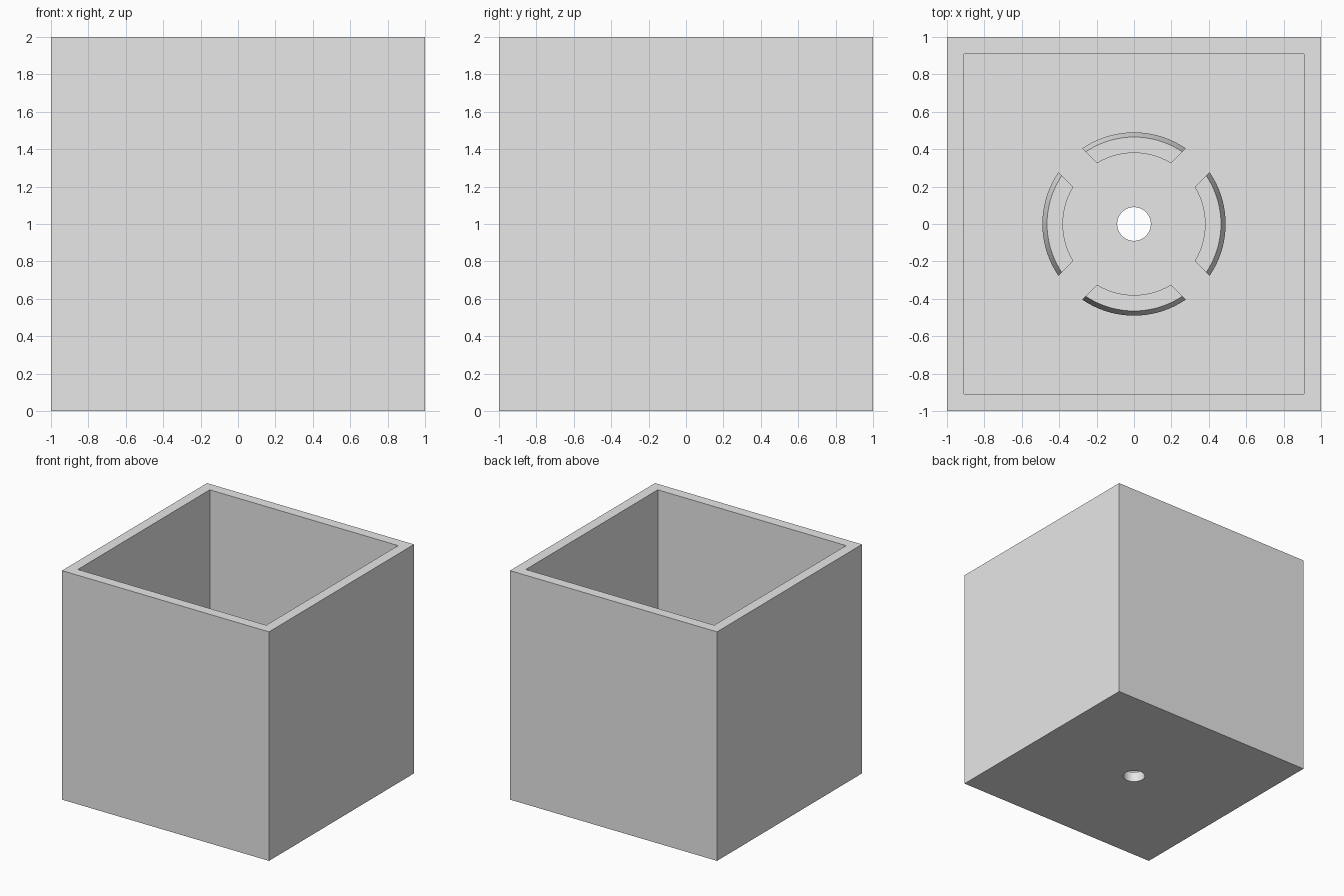
import bpy
import bmesh
from math import cos, sin, pi, radians

cube = bpy.data.objects.get("Cube")
if cube:
    bpy.data.objects.remove(cube, do_unlink=True)

WALL = 0.09
SIZE = 2.0

grey = bpy.data.materials.new("plain grey")
grey.use_nodes = True
grey.diffuse_color = (0.8, 0.8, 0.8, 1)
grey.node_tree.nodes["Principled BSDF"].inputs["Base Color"].default_value = (0.8, 0.8, 0.8, 1)


def finish(name, bm):
    """Turn a bmesh into a named, coloured object."""
    bmesh.ops.recalc_face_normals(bm, faces=bm.faces)
    mesh = bpy.data.meshes.new(name)
    bm.to_mesh(mesh)
    bm.free()
    mesh.materials.append(grey)
    obj = bpy.data.objects.new(name, mesh)
    bpy.context.collection.objects.link(obj)
    return obj


def box(name, dims, centre, turn=0.0):
    bm = bmesh.new()
    bmesh.ops.create_cube(bm, size=1)
    bmesh.ops.scale(bm, vec=dims, verts=bm.verts)
    obj = finish(name, bm)
    obj.location = centre
    obj.rotation_euler.z = turn
    return obj


def lathe(name, profile, steps=96):
    """Revolve a closed (radius, height) profile about z."""
    bm = bmesh.new()
    rings = [[bm.verts.new((r * cos(2 * pi * i / steps), r * sin(2 * pi * i / steps), z))
              for r, z in profile] for i in range(steps)]
    n = len(profile)
    for i in range(steps):
        a, b = rings[i], rings[(i + 1) % steps]
        for j in range(n):
            k = (j + 1) % n
            bm.faces.new((a[j], b[j], b[k], a[k]))
    return finish(name, bm)


def cut(target, cutter):
    """Subtract the cutter, apply the result and discard the cutter."""
    mod = target.modifiers.new("cut", 'BOOLEAN')
    mod.operation = 'DIFFERENCE'
    mod.solver = 'EXACT'
    mod.object = cutter
    cutter.hide_render = True
    bpy.context.view_layer.objects.active = target
    bpy.ops.object.modifier_apply(modifier=mod.name)
    bpy.data.objects.remove(cutter, do_unlink=True)


# Open box with a drain hole in its floor
inner = SIZE - 2 * WALL
planter = box("open_box", (SIZE, SIZE, SIZE), (0, 0, SIZE / 2))
cut(planter, box("cavity", (inner, inner, SIZE), (0, 0, WALL + SIZE / 2)))
bm = bmesh.new()
bmesh.ops.create_cone(bm, cap_ends=True, segments=64, radius1=WALL, radius2=WALL, depth=1)
cut(planter, finish("floor_hole", bm))

# Barbed ring on the floor, split into four snap clips by diagonal slots
profile = [(0.38, WALL - 0.01), (0.465, WALL - 0.01), (0.465, 0.21),
           (0.49, 0.22), (0.465, 0.3), (0.38, 0.3)]
clips = lathe("snap_clips", profile)
for angle in (45, 135):
    cut(clips, box("slot", (2, 2 * WALL, 2), (0, 0, 0), radians(angle)))

# Smooth the round faces, keep the corners sharp
for obj in (planter, clips):
    bpy.ops.object.select_all(action='DESELECT')
    obj.select_set(True)
    bpy.context.view_layer.objects.active = obj
    bpy.ops.object.shade_smooth_by_angle(angle=radians(15))
